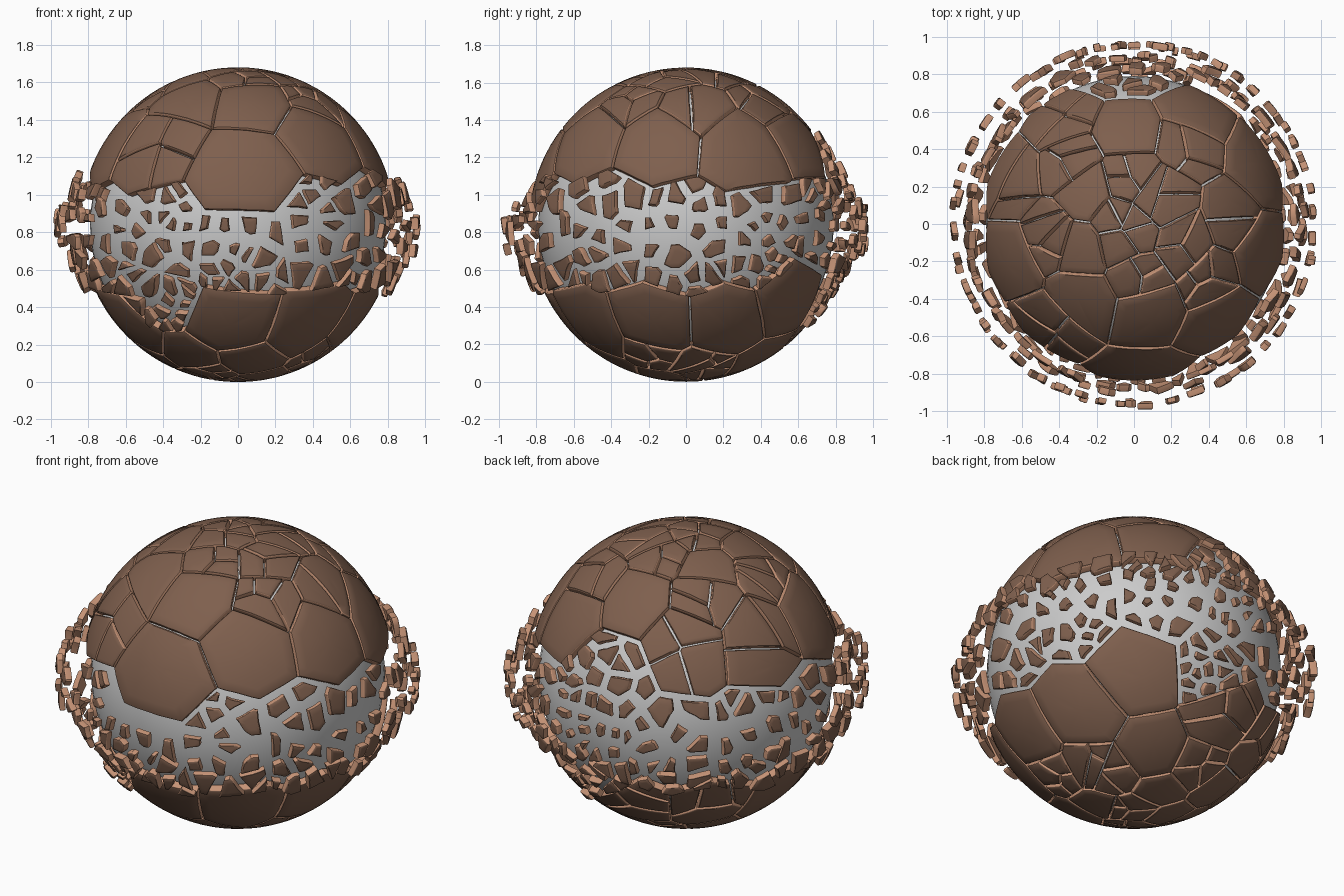
import bpy, bmesh, math, random
from mathutils import Vector, Matrix

if "Cube" in bpy.data.objects:
    bpy.data.objects.remove(bpy.data.objects["Cube"])

random.seed(11)
CENTRE = Vector((0, 0, 0.84))
R_OUT, R_IN, R_CORE = 0.84, 0.797, 0.79


def material(name, rgb):
    m = bpy.data.materials.new(name)
    m.diffuse_color = (*rgb, 1)
    m.use_nodes = True
    m.node_tree.nodes["Principled BSDF"].inputs["Base Color"].default_value = m.diffuse_color
    return m


crust = material("dark_crust", (0.21, 0.115, 0.075))
broken = material("broken_edge", (0.56, 0.29, 0.18))


def direction(lon, lat):
    a, b = math.radians(lon), math.radians(lat)
    return Vector((math.cos(b) * math.cos(a), math.cos(b) * math.sin(a), math.sin(b)))


def clip(poly, n):
    # keep the part of a spherical polygon on the positive side of a plane
    out = []
    for a, b in zip(poly, poly[1:] + poly[:1]):
        da, db = a.dot(n), b.dot(n)
        if da >= 0:
            out.append(a)
        if da * db < 0:
            out.append(a.lerp(b, da / (da - db)))
    return out


def cell(poly, s, seeds, gap):
    for o in seeds:
        if o is not s and len(poly) > 2:
            poly = clip(poly, (s - o).normalized() - s * gap)
    return [p.normalized() for p in poly]


def big_cell(s, seeds):
    u = s.orthogonal().normalized() * 1.3
    v = s.cross(u)
    return cell([s + u + v, s - u + v, s - u - v, s + u - v], s, seeds, 0.004)


def mean(poly):
    return sum(poly, Vector()) / len(poly)


def split(poly, count, gap):
    # break one plate into smaller irregular cells
    c, pts = mean(poly), []
    for _ in range(count):
        best = None
        for _ in range(4):
            i = random.randrange(len(poly))
            e = poly[i].lerp(poly[i - 1], random.random())
            p = c.lerp(e, math.sqrt(random.random()) * 0.95).normalized()
            d = min([(p - q).length for q in pts], default=1)
            if best is None or d > best[0]:
                best = (d, p)
        pts.append(best[1])
    cells = [cell(list(poly), p, pts, gap) for p in pts]
    return [k for k in cells if len(k) > 2]


def add_plate(bm, poly, lift=0.0, tilt=0.0, step=0.06, thick=R_OUT - R_IN, rough=0.003):
    # curved slab with a softly worn rim
    c = mean(poly).normalized()
    rim = []
    for a, b in zip(poly, poly[1:] + poly[:1]):
        n = max(1, round((b - a).length / step))
        for i in range(n):
            p = a.lerp(b, i / n)
            p = p.lerp(c, random.uniform(0, rough) / max((p - c).length, 0.02))
            rim.append(p.normalized())
    size = sum((p - c).length for p in rim) / len(rim)
    if size < 0.012:
        return
    worn = min(0.011 / size, 0.25)
    low = R_OUT - thick
    rings = [(0.5, low), (1, low), (1, R_OUT - 0.009),
             (1 - worn * 0.35, R_OUT - 0.003), (1 - worn, R_OUT)]
    rings += [(t, R_OUT) for t in ((0.75, 0.5, 0.25) if size > 0.12 else (0.5,))]
    axis = Vector([random.uniform(-1, 1) for _ in range(3)]).normalized()
    rot = Matrix.Rotation(random.uniform(-tilt, tilt), 3, axis)

    def place(p, r):
        return bm.verts.new(CENTRE + c * (R_OUT + lift) + rot @ (p * r - c * R_OUT))

    loops = [[place(c.lerp(p, t).normalized(), r) for p in rim] for t, r in rings]
    n, faces = len(rim), []
    for k in range(len(loops) - 1):
        for i in range(n):
            j = (i + 1) % n
            f = bm.faces.new((loops[k][i], loops[k][j], loops[k + 1][j], loops[k + 1][i]))
            f.material_index = 1 if k < 3 else 0
            f.smooth = True
    for loop, r, mi in ((loops[0], low, 1), (loops[-1], R_OUT, 0)):
        v = place(c, r)
        for i in range(n):
            tri = (loop[i], loop[(i + 1) % n], v)
            f = bm.faces.new(tri if mi == 0 else tri[::-1])
            f.material_index = mi
            f.smooth = True


def finish(bm, name):
    me = bpy.data.meshes.new(name)
    bmesh.ops.recalc_face_normals(bm, faces=bm.faces)
    bm.to_mesh(me)
    bm.free()
    me.materials.append(crust)
    me.materials.append(broken)
    me.set_sharp_from_angle(angle=math.radians(35))
    ob = bpy.data.objects.new(name, me)
    bpy.context.collection.objects.link(ob)


# inner sphere
bpy.ops.mesh.primitive_uv_sphere_add(segments=64, ring_count=32, radius=R_CORE, location=CENTRE)
bpy.context.object.name = "core_sphere"
bpy.ops.object.shade_smooth()

# cell layout: shattered equator, large plates above and below
band = [direction(-90 + i * 30, -4 + random.uniform(-4, 4)) for i in range(12)]
band[0] = direction(-88, -9)
band += [direction(92, 21), direction(84, -22), direction(-127, -25)]
solid = [direction(-87, 19)]


def ring(count, lat, start, jit):
    return [direction(start + i * 360 / count + random.uniform(-jit, jit),
                      lat + random.uniform(-jit, jit) * 0.5) for i in range(count)]


solid += [direction(l, 35 + random.uniform(-3, 3)) for l in (-130, -48, -12, 25, 60, 125, 160, 197)]
solid += ring(8, 54, 10, 9) + ring(6, 72, 30, 10) + ring(5, 84, 0, 20)
solid += [direction(l, -43 + random.uniform(-3, 3)) for l in (-92, -55, -15, 20, 100, 135, 170, 205)]
solid += [direction(52, -28)]
solid += ring(8, -60, 15, 9) + ring(5, -76, 30, 12) + ring(3, -87, 0, 20)
seeds = band + solid

# large plates, a few of them cracked in place
upper, lower = bmesh.new(), bmesh.new()
for i, s in enumerate(solid):
    poly = big_cell(s, seeds)
    bm = upper if s.z > 0 else lower
    parts = [poly]
    if i and random.random() < 0.4:
        parts = split(poly, random.choice((2, 3, 3, 4)), 0.006)
    for p in parts:
        add_plate(bm, p)
finish(upper, "upper_shell_plates")
finish(lower, "lower_shell_plates")

# loose shards drifting outward around the equator
shards = bmesh.new()
for s in band:
    for p in split(big_cell(s, seeds), random.randint(15, 19), 0.008):
        c = mean(p)
        h = abs(c.z * R_OUT + 0.015)
        if h < 0.1:
            lift, scale = random.uniform(0.13, 0.15), random.uniform(0.58, 0.72)
        else:
            lift = max(0.025, 0.105 - 0.2 * h) + random.uniform(-0.015, 0.02)
            scale = random.uniform(0.72, 0.9)
        p = [c.lerp(q, scale * random.uniform(0.93, 1.05)).normalized() for q in p]
        add_plate(shards, p, lift, 0.16, 0.04, random.uniform(0.03, 0.042), 0.006)
finish(shards, "band_shards")
